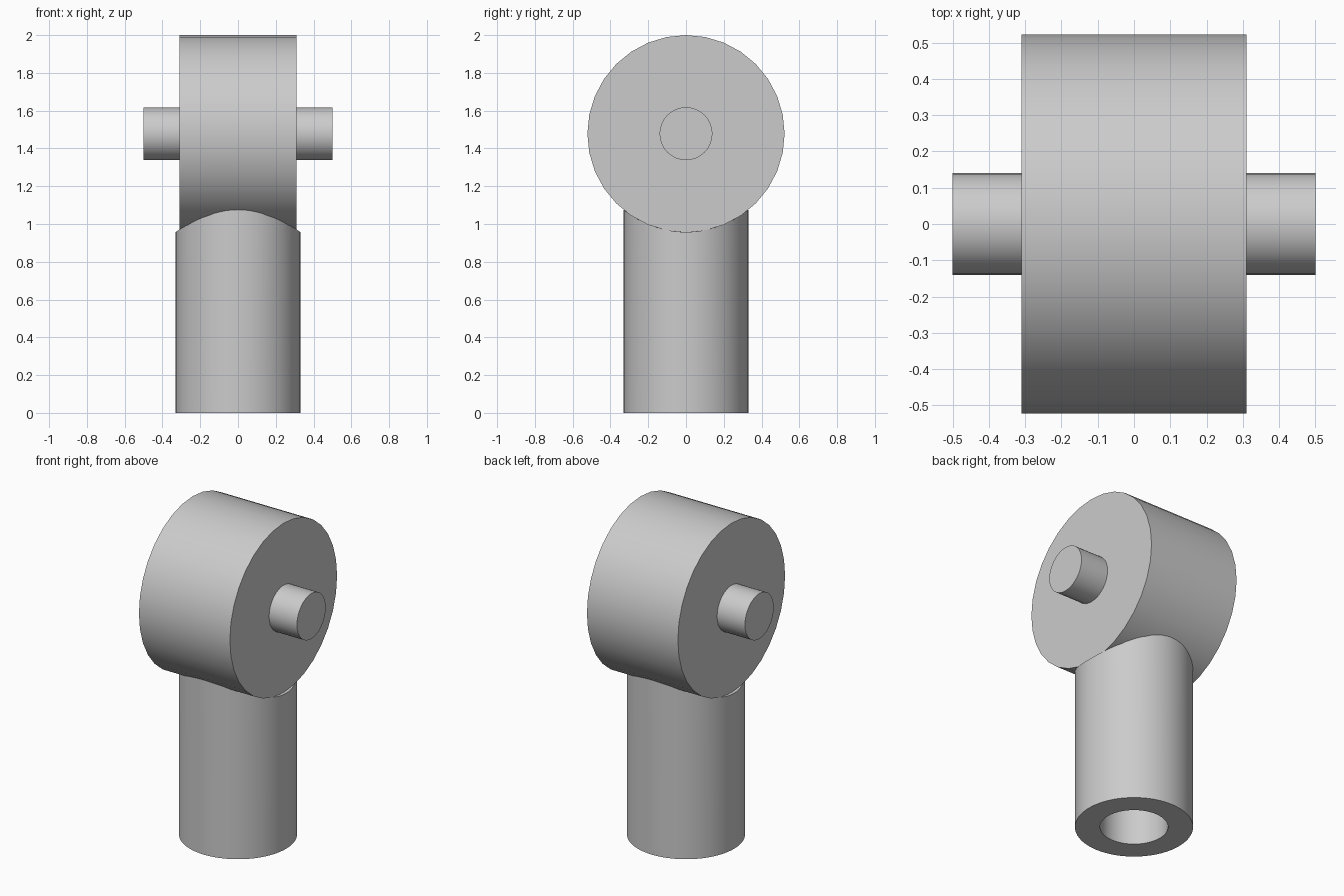
import bpy
import bmesh
from math import cos, sin, sqrt, tau, pi
from mathutils import Matrix

cube = bpy.data.objects.get("Cube")
if cube:
    bpy.data.objects.remove(cube, do_unlink=True)

SEGMENTS = 32
DRUM_R, DRUM_Z, DRUM_WIDTH = 0.522, 1.478, 0.62
AXLE_R, AXLE_LENGTH = 0.14, 1.0
POST_R, BORE_R = 0.33, 0.19

GREY = (0.6, 0.6, 0.6, 1.0)
grey = bpy.data.materials.new("plain grey")
grey.use_nodes = True
grey.diffuse_color = GREY
grey.node_tree.nodes["Principled BSDF"].inputs["Base Color"].default_value = GREY


def add_object(name, bm):
    """Turn a bmesh into a grey object, smooth with sharp rims."""
    bmesh.ops.recalc_face_normals(bm, faces=bm.faces)
    mesh = bpy.data.meshes.new(name)
    bm.to_mesh(mesh)
    bm.free()
    mesh.materials.append(grey)
    obj = bpy.data.objects.new(name, mesh)
    bpy.context.collection.objects.link(obj)
    bpy.ops.object.select_all(action="DESELECT")
    obj.select_set(True)
    bpy.context.view_layer.objects.active = obj
    bpy.ops.object.shade_smooth_by_angle(angle=pi / 6)


def cross_cylinder(name, radius, length):
    """Cylinder lying along x, centred on the drum axis."""
    bm = bmesh.new()
    place = Matrix.Translation((0, 0, DRUM_Z)) @ Matrix.Rotation(pi / 2, 4, "Y")
    bmesh.ops.create_cone(bm, cap_ends=True, segments=SEGMENTS, radius1=radius,
                          radius2=radius, depth=length, matrix=place)
    add_object(name, bm)


def saddle_height(y):
    """Underside of the drum, sunk in a little to close the joint."""
    return DRUM_Z - sqrt(DRUM_R ** 2 - y ** 2) + 0.002


def ring(bm, radius, on_saddle):
    verts = []
    for i in range(2 * SEGMENTS):
        a = tau * i / (2 * SEGMENTS)
        x, y = radius * cos(a), radius * sin(a)
        verts.append(bm.verts.new((x, y, saddle_height(y) if on_saddle else 0)))
    return verts


# Drum and the axle through it
cross_cylinder("drum", DRUM_R, DRUM_WIDTH)
cross_cylinder("axle", AXLE_R, AXLE_LENGTH)

# Hollow post whose top is shaped to cradle the drum
bm = bmesh.new()
loops = [ring(bm, POST_R, False), ring(bm, POST_R, True),
         ring(bm, BORE_R, True), ring(bm, BORE_R, False)]
for k, loop in enumerate(loops):
    after = loops[(k + 1) % len(loops)]
    for i in range(len(loop)):
        j = (i + 1) % len(loop)
        bm.faces.new((loop[i], loop[j], after[j], after[i]))
add_object("hollow_post", bm)
